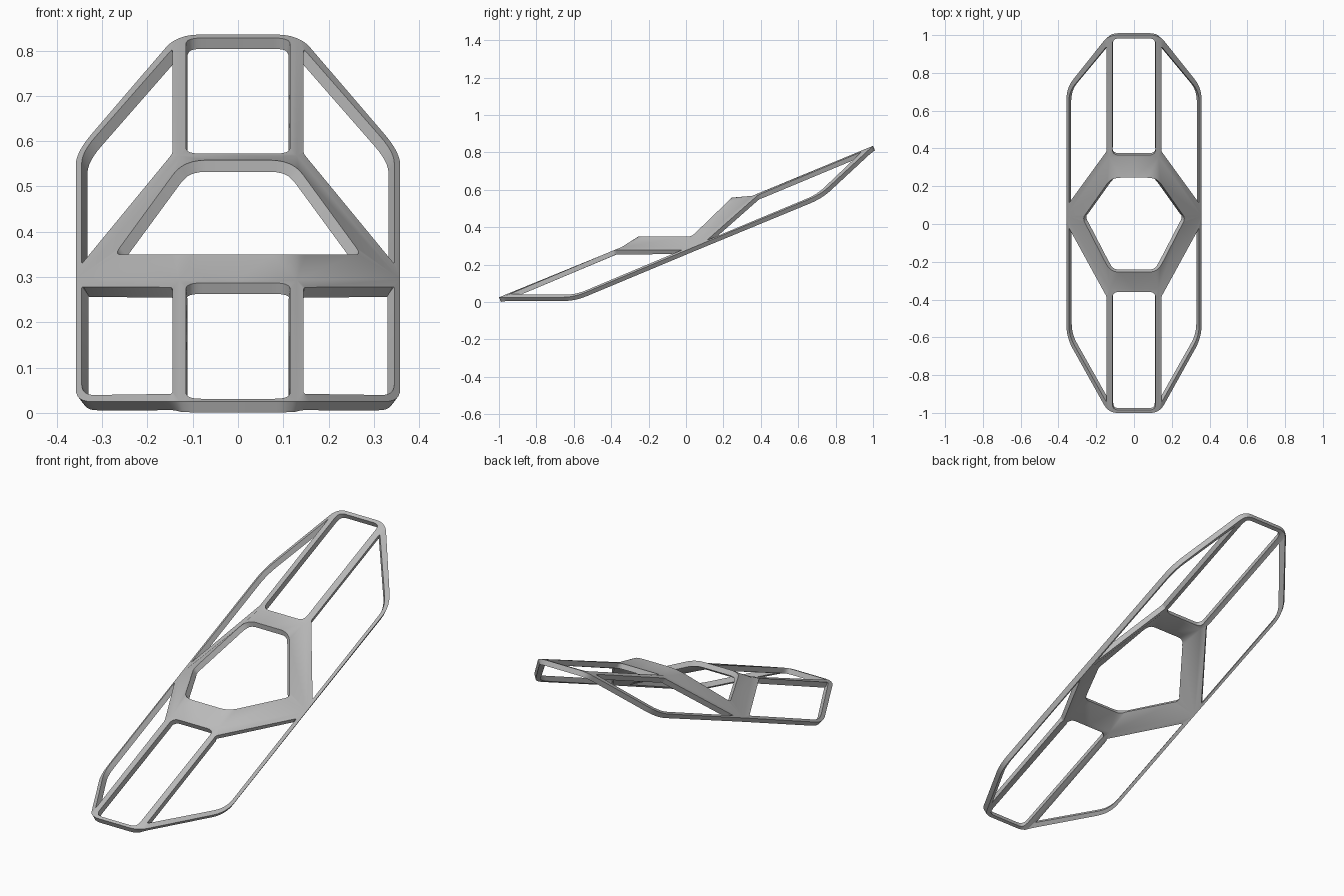
import bpy
import bmesh
import math
from mathutils import Vector

cube = bpy.data.objects.get("Cube")
if cube:
    bpy.data.objects.remove(cube)

STEPS = 6          # segments per rounded corner
THICKNESS = 0.026

grey = bpy.data.materials.new("light grey")
grey.use_nodes = True
colour = (0.5, 0.5, 0.5, 1)
grey.diffuse_color = colour
grey.node_tree.nodes["Principled BSDF"].inputs["Base Color"].default_value = colour

bm = bmesh.new()
shared = {}


def vert(p):
    key = tuple(round(c, 4) for c in p)
    if key not in shared:
        shared[key] = bm.verts.new(p)
    return shared[key]


def arc(p, before, after, r, t0=0.0, t1=1.0):
    """Rounded corner at p, or a part of it."""
    a = p + (before - p).normalized() * r
    b = p + (after - p).normalized() * r
    ts = [t0 + (t1 - t0) * i / STEPS for i in range(STEPS + 1)]
    return [a * (1 - t) ** 2 + p * 2 * t * (1 - t) + b * t * t for t in ts]


def still(p):
    return [p] * (STEPS + 1)


def rounded(points, radii, closed):
    """Round every corner that has a radius; zero keeps the point."""
    n = len(points)
    return [arc(p, points[i - 1], points[(i + 1) % n], r) if r else still(p)
            for i, (p, r) in enumerate(zip(points, radii))]


def strip(outer, hole, closed=False):
    """Fill between an outer border and a hole border."""
    o = [p for corner in outer for p in corner]
    h = [p for corner in hole for p in corner]
    for i in range(len(o) if closed else len(o) - 1):
        j = (i + 1) % len(o)
        corners = list(dict.fromkeys([vert(o[i]), vert(o[j]), vert(h[j]), vert(h[i])]))
        if len(corners) > 2:
            bm.faces.new(corners)


def front_plane(x, y):
    return Vector((x, y, 0.025 + 0.42 * (y + 0.6) - 0.76 * (x - 0.358)))


def rear_plane(x, y):
    return Vector((x, y, 0.575 + 0.417 * (y - 0.72) - 0.642 * (x - 0.358)))


def mirrored(p):
    return Vector((-p.x, p.y, p.z))


def middle(p):
    return Vector((0, p.y, p.z))


# Shared corners of the right half
nose = Vector((0.135, -1.0, 0.025))
front_rim = Vector((0.358, -0.6, 0.025))
waist = Vector((0.358, 0.045, 0.295))
rear_rim = Vector((0.358, 0.72, 0.575))
tail = Vector((0.135, 1.0, 0.835))
front_knot = Vector((0.13, -0.345, 0.293))
rear_knot = Vector((0.13, 0.355, 0.568))


def side_facet(end, rim, knot, plane, hole):
    """Tilted side frame with a four-cornered window."""
    outer = [arc(end, mirrored(end), rim, 0.05, 0.5, 1), arc(rim, end, waist, 0.07),
             still(waist), still(knot)]
    window = rounded([plane(*p) for p in hole], (0.012, 0.06, 0.008, 0.012), True)
    strip(outer, window, True)


def middle_facet(end, rim, knot, y_end, y_knot):
    """Half of the centre frame between the two spines."""
    slope = (knot.z - end.z) / (knot.y - end.y)

    def on(x, y):
        return Vector((x, y, end.z + slope * (y - end.y)))
    outer = [still(middle(end)), arc(end, mirrored(end), rim, 0.05, 0, 0.5),
             still(knot), still(middle(knot))]
    window = rounded([on(0, y_end), on(0.115, y_end), on(0.115, y_knot), on(0, y_knot)],
                     (0, 0.035, 0.035, 0), False)
    strip(outer, window)


side_facet(nose, front_rim, front_knot, front_plane,
           [(0.145, -0.945), (0.345, -0.59), (0.345, -0.02), (0.145, -0.385)])
side_facet(tail, rear_rim, rear_knot, rear_plane,
           [(0.145, 0.94), (0.345, 0.70), (0.345, 0.11), (0.145, 0.385)])
middle_facet(nose, front_rim, front_knot, -0.985, -0.36)
middle_facet(tail, rear_rim, rear_knot, 0.982, 0.365)

# Raised collar around the six-sided centre opening
inner = [Vector(p) for p in ((0, -0.255, 0.35), (0.125, -0.255, 0.35), (0.272, 0.03, 0.35),
                             (0.12, 0.245, 0.558), (0, 0.245, 0.558))]
strip([still(p) for p in (middle(front_knot), front_knot, waist, rear_knot, middle(rear_knot))],
      rounded(inner, (0, 0.05, 0.025, 0.05, 0), False))

bm.normal_update()
bmesh.ops.reverse_faces(bm, faces=[f for f in bm.faces if f.normal.z < 0])

mesh = bpy.data.meshes.new("folded_frame")
bm.to_mesh(mesh)
bm.free()
mesh.materials.append(grey)
frame = bpy.data.objects.new("folded_frame", mesh)
bpy.context.collection.objects.link(frame)

# Mirror the half and give the sheet its thickness
mirror = frame.modifiers.new("mirror", 'MIRROR')
mirror.use_clip = True
solid = frame.modifiers.new("thickness", 'SOLIDIFY')
solid.thickness = THICKNESS
solid.offset = -1
solid.use_even_offset = True

bpy.ops.object.select_all(action='DESELECT')
bpy.context.view_layer.objects.active = frame
frame.select_set(True)
for name in ("mirror", "thickness"):
    bpy.ops.object.modifier_apply(modifier=name)
bpy.ops.object.shade_smooth_by_angle(angle=math.radians(42))
